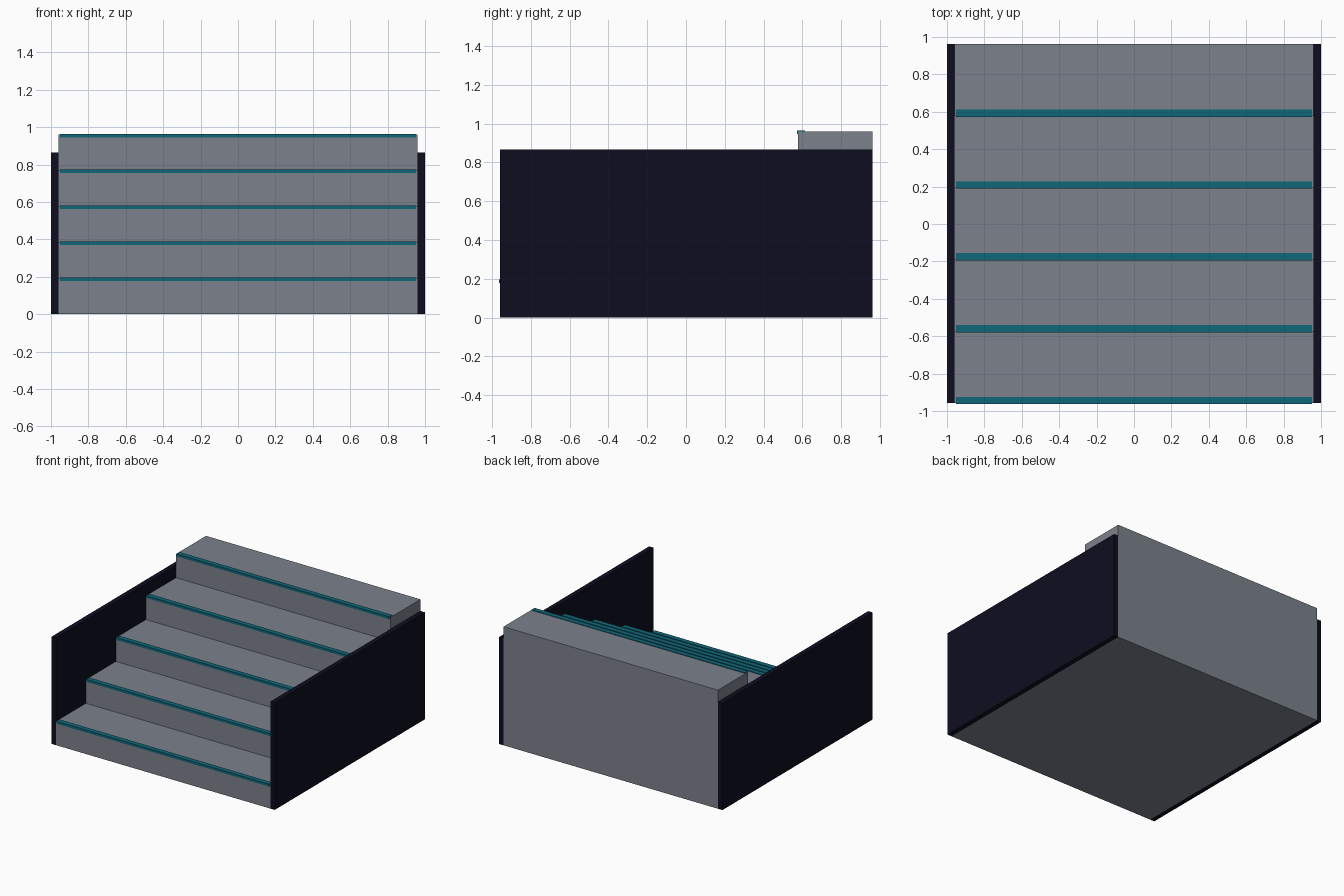
import bpy, bmesh
from mathutils import Vector

if "Cube" in bpy.data.objects:
    bpy.data.objects.remove(bpy.data.objects["Cube"])

STEPS = 5
RISE, RUN = 0.192, 0.384
HALF_W = 0.96
FRONT, BACK = -0.958, 0.962


def material(name, rgb):
    m = bpy.data.materials.new(name)
    m.diffuse_color = (*rgb, 1)
    m.use_nodes = True
    m.node_tree.nodes["Principled BSDF"].inputs["Base Color"].default_value = m.diffuse_color
    return m


stone = material("grey stone", (0.20, 0.225, 0.265))
teal = material("teal nosing", (0.005, 0.135, 0.19))
navy = material("dark navy", (0.004, 0.004, 0.014))


def extrude_x(name, profile, x0, x1, mat):
    """Extrude a closed (y, z) profile along x."""
    bm = bmesh.new()
    face = bm.faces.new([bm.verts.new((x0, y, z)) for y, z in profile])
    ext = bmesh.ops.extrude_face_region(bm, geom=[face])
    verts = [g for g in ext["geom"] if isinstance(g, bmesh.types.BMVert)]
    bmesh.ops.translate(bm, verts=verts, vec=Vector((x1 - x0, 0, 0)))
    bmesh.ops.recalc_face_normals(bm, faces=bm.faces)
    me = bpy.data.meshes.new(name)
    bm.to_mesh(me)
    bm.free()
    me.materials.append(mat)
    ob = bpy.data.objects.new(name, me)
    bpy.context.collection.objects.link(ob)
    return ob


# Solid stair block
profile = [(FRONT, 0)]
for i in range(STEPS):
    y, z = FRONT + i * RUN, (i + 1) * RISE
    profile += [(y, z), (y + RUN, z)]
profile.append((BACK, 0))
extrude_x("stairs", profile, -HALF_W, HALF_W, stone)

# Nosing strip wrapped around each step edge
for i in range(STEPS):
    y, z = FRONT + i * RUN, (i + 1) * RISE
    y0, y1, z0, z1 = y - 0.005, y + 0.034, z - 0.014, z + 0.005
    extrude_x(f"nosing_{i + 1}", [(y0, z0), (y0, z1), (y1, z1), (y1, z0)],
              -0.953, 0.953, teal)

# Side walls
for name, x0, x1 in (("left_wall", -1, -HALF_W), ("right_wall", HALF_W, 1)):
    extrude_x(name, [(FRONT, 0), (FRONT, 0.866), (BACK, 0.866), (BACK, 0)], x0, x1, navy)
